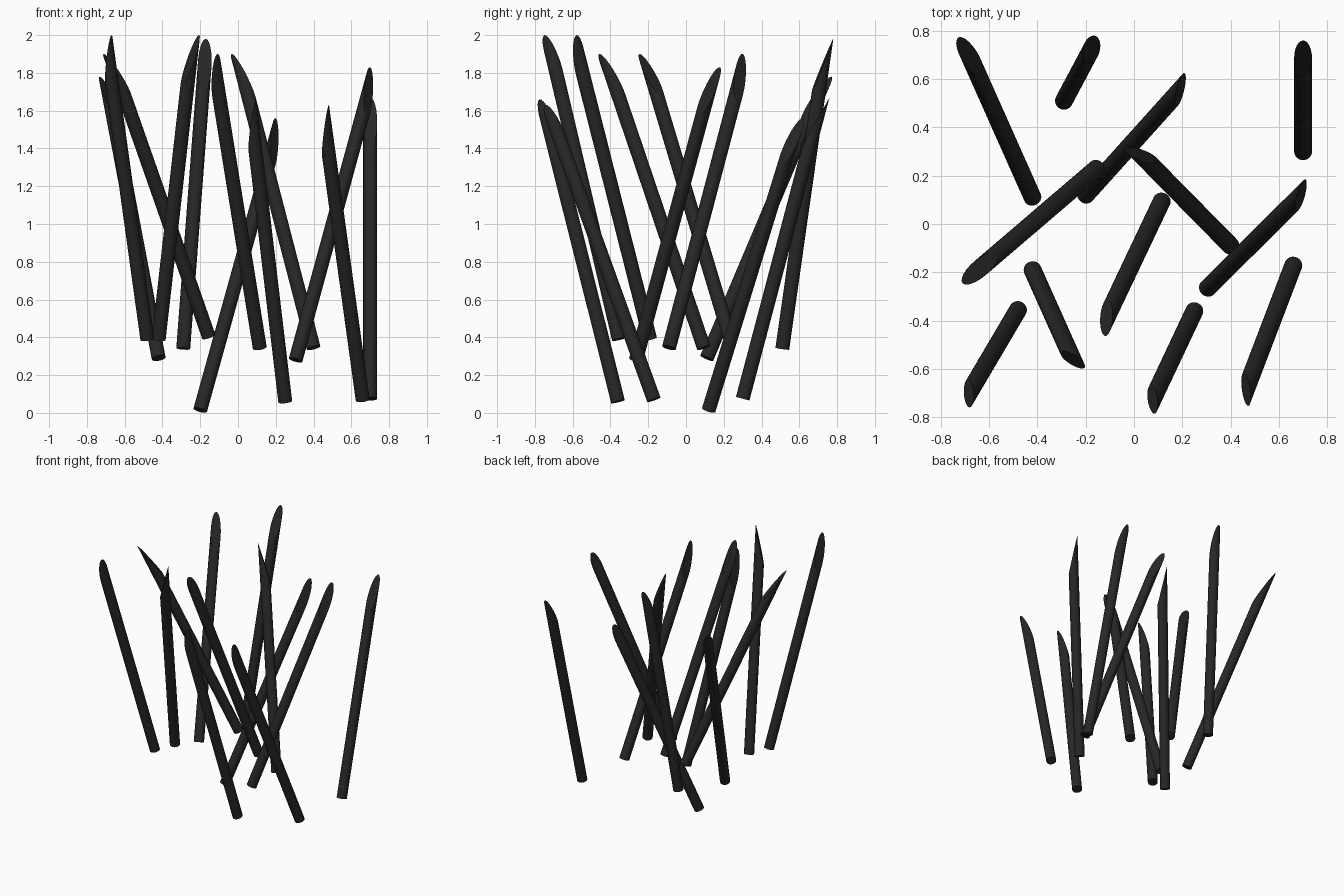
import bpy, bmesh, math
from mathutils import Vector, Matrix

if "Cube" in bpy.data.objects:
    bpy.data.objects.remove(bpy.data.objects["Cube"])

R, CUT, SIDES = 0.037, 0.29, 24

mat = bpy.data.materials.new("charred_black")
mat.diffuse_color = (0.02, 0.02, 0.02, 1)
mat.use_nodes = True
mat.node_tree.nodes["Principled BSDF"].inputs["Base Color"].default_value = mat.diffuse_color

# base centre, tip point, cut direction (degrees relative to the lean)
STAKES = [
    ((-0.42, 0.11, 0.29), (-0.73, 0.77, 1.78), -160),
    ((-0.29, 0.51, 0.34), (-0.17, 0.78, 1.98), -150),
    ((-0.20, 0.12, 0.015), (0.20, 0.62, 1.56), -90),
    ((-0.155, 0.23, 0.405), (-0.71, -0.245, 1.90), 180),
    ((0.70, 0.30, 0.075), (0.70, 0.76, 1.67), 180),
    ((0.40, -0.09, 0.345), (-0.035, 0.30, 1.90), -105),
    ((0.305, -0.265, 0.28), (0.70, 0.18, 1.83), -90),
    ((0.115, 0.095, 0.345), (-0.11, -0.46, 1.90), -115),
    ((0.66, -0.17, 0.07), (0.48, -0.745, 1.63), -90),
    ((0.25, -0.36, 0.06), (0.095, -0.775, 1.66), -90),
    ((-0.42, -0.19, 0.39), (-0.205, -0.58, 2.0), -90),
    ((-0.48, -0.355, 0.39), (-0.67, -0.75, 2.0), -90),
]


def stake(i, base, tip, rel):
    base, tip = Vector(base), Vector(tip)
    lean = tip - base
    az = math.atan2(lean.y, lean.x) + math.radians(rel)
    n = Vector((math.cos(az), math.sin(az), 0))
    axis = lean.normalized()
    # shift the axis so the pointed edge lands on the tip
    for _ in range(3):
        side = (n - axis * n.dot(axis)).normalized()
        axis = (tip + side * R - base).normalized()
    side = (n - axis * n.dot(axis)).normalized()
    length = (tip - base).dot(axis)

    # round rod whose top ring is slanted into one long cut
    bm = bmesh.new()
    bmesh.ops.create_cone(bm, cap_ends=True, segments=SIDES, radius1=R, radius2=R, depth=2)
    for v in bm.verts:
        if v.co.z > 0:
            v.co.z = length - (R + v.co.x) * CUT / (2 * R)
        else:
            v.co.z = 0
    third = axis.cross(side)
    rot = Matrix((side, third, axis)).transposed().to_4x4()
    bm.transform(Matrix.Translation(base) @ rot)
    mesh = bpy.data.meshes.new(f"stake_{i}")
    bm.to_mesh(mesh)
    bm.free()
    mesh.materials.append(mat)
    ob = bpy.data.objects.new(f"stake_{i}", mesh)
    bpy.context.collection.objects.link(ob)
    ob.select_set(True)
    bpy.context.view_layer.objects.active = ob


for i, s in enumerate(STAKES, 1):
    stake(i, *s)
bpy.ops.object.shade_smooth_by_angle(angle=math.radians(30))
